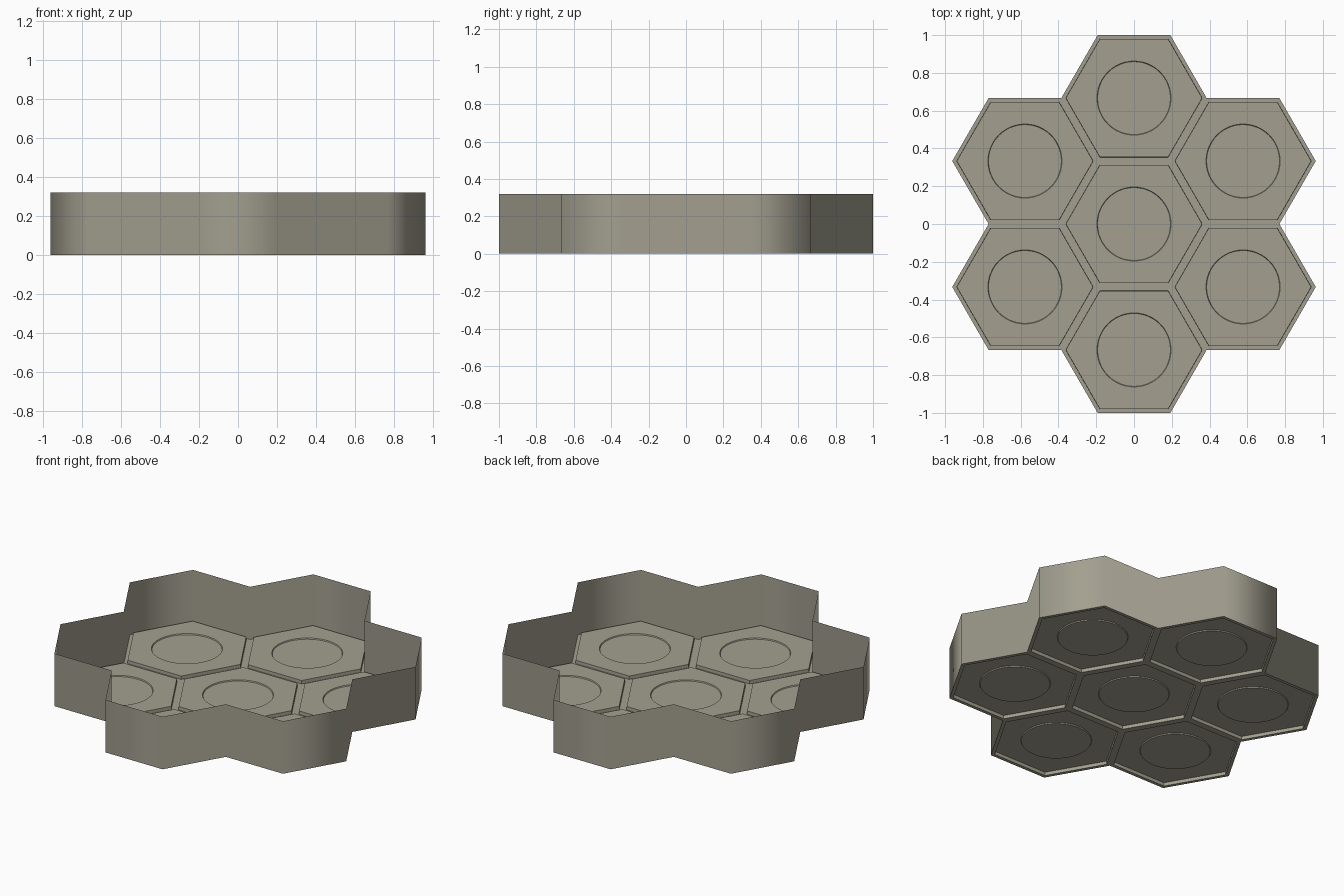
import bpy, bmesh, math
from mathutils import Vector

if "Cube" in bpy.data.objects:
    bpy.data.objects.remove(bpy.data.objects["Cube"])

AP = 1 / 3                      # cell apothem
R = AP / math.cos(math.pi / 6)  # cell corner radius
HEIGHT = 0.32
STEP = 0.02                     # raised cell plate height
N = 48

mat = bpy.data.materials.new("grey_olive")
mat.diffuse_color = (0.366, 0.350, 0.279, 1)
mat.use_nodes = True
mat.node_tree.nodes["Principled BSDF"].inputs["Base Color"].default_value = mat.diffuse_color

# centre cell plus a ring of six
centres = [Vector((0, 0, 0))]
for i in range(6):
    a = math.radians(30 + 60 * i)
    centres.append(Vector((2 * AP * math.cos(a), 2 * AP * math.sin(a), 0)))


def finish(bm, name):
    me = bpy.data.meshes.new(name)
    bm.to_mesh(me)
    bm.free()
    me.materials.append(mat)
    ob = bpy.data.objects.new(name, me)
    bpy.context.collection.objects.link(ob)
    return ob


def hex_loop(bm, c, apothem, z):
    """Hexagon outline sampled at N angles, so it bridges to circles."""
    out = []
    for i in range(N):
        a = 2 * math.pi * i / N
        r = apothem / math.cos(a % (math.pi / 3) - math.pi / 6)
        out.append(bm.verts.new(c + Vector((r * math.cos(a), r * math.sin(a), z))))
    return out


def circle_loop(bm, c, r, z):
    return [bm.verts.new(c + Vector((r * math.cos(2 * math.pi * i / N),
                                     r * math.sin(2 * math.pi * i / N), z)))
            for i in range(N)]


# floor sheet: low ribs, raised hexagon plates, shallow round recesses
bm = bmesh.new()
for c in centres:
    loops = [hex_loop(bm, c, AP, 0),
             hex_loop(bm, c, AP - 0.02, 0),
             hex_loop(bm, c, AP - 0.021, STEP),
             circle_loop(bm, c, 0.196, STEP),
             circle_loop(bm, c, 0.193, STEP - 0.006)]
    for lo, li in zip(loops, loops[1:]):
        for i in range(N):
            j = (i + 1) % N
            bm.faces.new((lo[i], lo[j], li[j], li[i]))
    bm.faces.new(loops[-1])
bmesh.ops.remove_doubles(bm, verts=bm.verts, dist=1e-4)
finish(bm, "cell_floor")

# perimeter wall: boundary of the joined hexagons, pulled upwards
bm = bmesh.new()
for c in centres:
    bm.faces.new([bm.verts.new(c + Vector((R * math.cos(i * math.pi / 3),
                                           R * math.sin(i * math.pi / 3), 0)))
                  for i in range(6)])
bmesh.ops.remove_doubles(bm, verts=bm.verts, dist=1e-4)
rim = [(e.verts[0].co.copy(), e.verts[1].co.copy(), e.link_faces[0].calc_center_median())
       for e in bm.edges if e.is_boundary]
bm.free()
bm = bmesh.new()
up = Vector((0, 0, HEIGHT))
for a, b, c in rim:
    if (a - c).cross(b - c).z < 0:
        a, b = b, a
    bm.faces.new([bm.verts.new(p) for p in (a, b, b + up, a + up)])
bmesh.ops.remove_doubles(bm, verts=bm.verts, dist=1e-4)
for f in bm.faces:
    f.smooth = True
finish(bm, "outer_wall")
